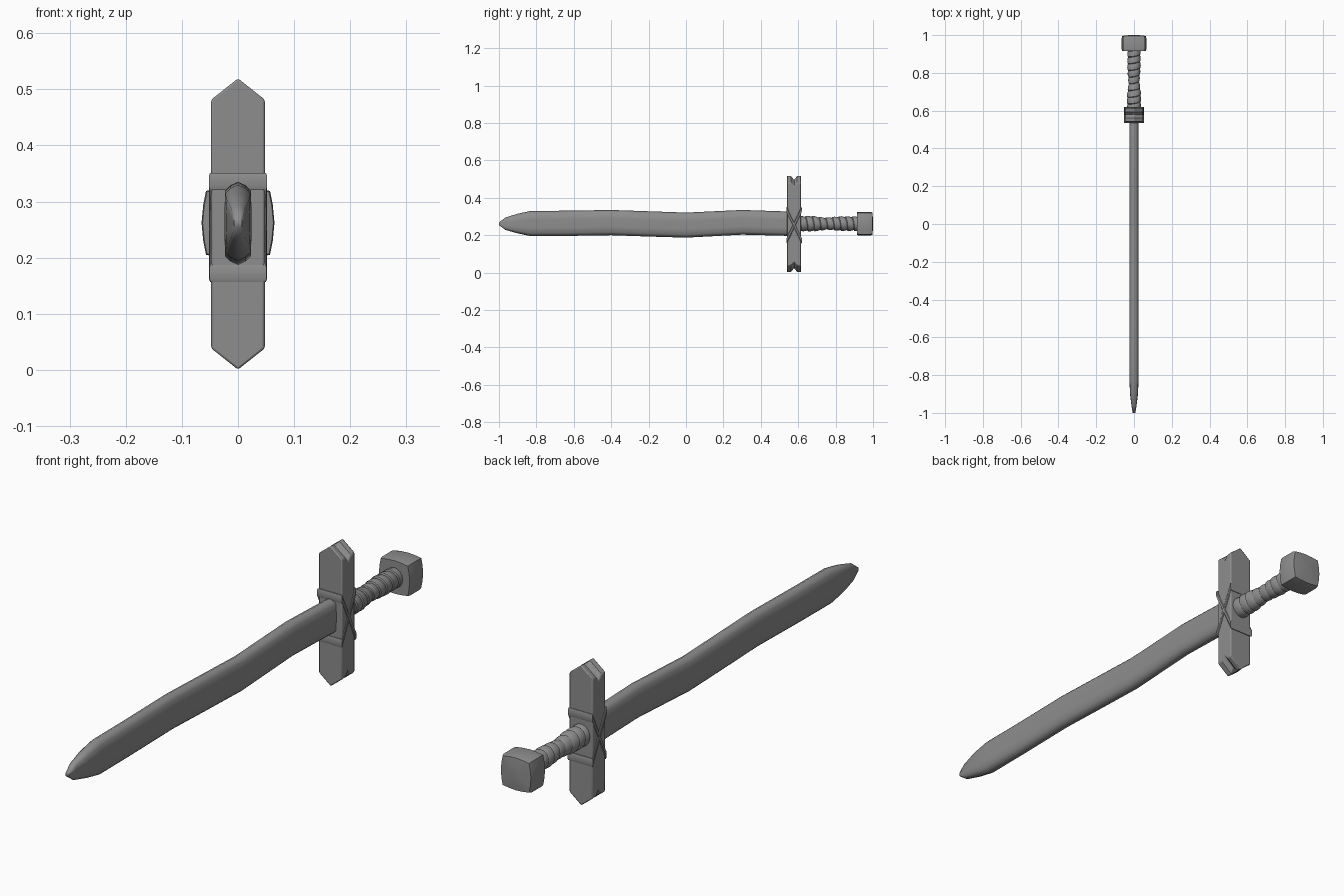
import bpy, bmesh, math

cube = bpy.data.objects.get("Cube")
if cube:
    bpy.data.objects.remove(cube, do_unlink=True)

GREY = (0.27, 0.27, 0.27, 1)
mat = bpy.data.materials.new("plain grey")
mat.use_nodes = True
mat.diffuse_color = GREY
mat.node_tree.nodes["Principled BSDF"].inputs["Base Color"].default_value = GREY

AXIS_Z = 0.262


def loft(name, rings, closed=False, angle=35, bevel=0):
    """Skin a list of equal-length point rings into one object."""
    bm = bmesh.new()
    loops = [[bm.verts.new(p) for p in ring] for ring in rings]
    n = len(loops[0])
    pairs = list(zip(loops, loops[1:]))
    if closed:
        pairs.append((loops[-1], loops[0]))
    else:
        bm.faces.new(loops[0])
        bm.faces.new(loops[-1])
    for a, b in pairs:
        for i in range(n):
            j = (i + 1) % n
            bm.faces.new((a[i], a[j], b[j], b[i]))
    bmesh.ops.recalc_face_normals(bm, faces=bm.faces)
    mesh = bpy.data.meshes.new(name)
    bm.to_mesh(mesh)
    bm.free()
    mesh.materials.append(mat)
    obj = bpy.data.objects.new(name, mesh)
    bpy.context.collection.objects.link(obj)
    if bevel:
        mod = obj.modifiers.new("soft edges", "BEVEL")
        mod.width = bevel
        mod.segments = 2
        mod.limit_method = "ANGLE"
        mod.angle_limit = math.radians(40)
    bpy.ops.object.select_all(action="DESELECT")
    obj.select_set(True)
    bpy.context.view_layer.objects.active = obj
    bpy.ops.object.shade_smooth_by_angle(angle=math.radians(angle))
    return obj


# Blade: wavy in height, tapering to the tip (y, bottom, top, half width)
stations = [(-1.0, 0.254, 0.268, 0.007), (-0.965, 0.228, 0.295, 0.013),
            (-0.9, 0.21, 0.315, 0.021), (-0.83, 0.195, 0.33, 0.024),
            (-0.65, 0.196, 0.331, 0.024), (-0.4, 0.2, 0.335, 0.024),
            (-0.2, 0.193, 0.328, 0.024), (0.0, 0.187, 0.321, 0.024),
            (0.15, 0.195, 0.328, 0.024), (0.3, 0.203, 0.335, 0.024),
            (0.57, 0.196, 0.326, 0.024)]
blade_rings = []
for y, low, high, w in stations:
    c, h = (low + high) / 2, (high - low) / 2
    half = [(0, h), (w * 0.55, h * 0.91), (w * 0.95, h * 0.77), (w, h * 0.3)]
    right = half + [(x, -z) for x, z in reversed(half)]
    outline = right + [(-x, z) for x, z in reversed(right[1:-1])]
    blade_rings.append([(x, y, c + z) for x, z in outline])
loft("blade", blade_rings, angle=60)

# Crossguard: pointed ends with a groove running across the tips
guard_rings = []
for y, drop in [(0.541, 0), (0.562, 0.003), (0.578, 0.022), (0.594, 0.003), (0.615, 0)]:
    tip, shoulder, w = 0.26 - drop, 0.222 - drop, 0.048
    outline = [(0, tip), (w, shoulder), (w, -shoulder),
               (0, -tip), (-w, -shoulder), (-w, shoulder)]
    guard_rings.append([(x, y, 0.26 + z) for x, z in outline])
loft("crossguard", guard_rings, angle=30, bevel=0.004)

# Two straps crossing in an X on the sides of the guard
for name, lean, out in [("strap_rising", 1, 0.004), ("strap_falling", -1, 0.005)]:
    rings = []
    for sx, sy in [(-1, -1), (1, -1), (1, 1), (-1, 1)]:
        z = 0.254 + sy * lean * 0.082
        section = [(-0.004, -0.015), (out - 0.002, -0.015), (out, -0.009),
                   (out, 0.009), (out - 0.002, 0.015), (-0.004, 0.015)]
        rings.append([(sx * (0.047 + d), 0.578 + sy * (0.037 + d), z + h)
                      for d, h in section])
    loft(name, rings, closed=True, angle=30)

# Grip: overlapping tilted wraps over a waisted handle
envelope = [(0.6, 0.035), (0.68, 0.036), (0.75, 0.028), (0.83, 0.034), (0.93, 0.033)]


def grip_radius(y):
    for (y0, r0), (y1, r1) in zip(envelope, envelope[1:]):
        if y <= y1:
            return r0 + (r1 - r0) * (y - y0) / (y1 - y0)
    return envelope[-1][1]


WRAPS, START, END = 9, 0.605, 0.925
step = (END - START) / WRAPS
grip_rings = []
for i in range(WRAPS):
    for t, swell in [(0.02, 0.92), (0.12, 1.04), (0.5, 1.06), (0.9, 0.98)]:
        y = START + (i + t) * step
        r = grip_radius(y) * swell
        ring = []
        for k in range(16):
            a = math.tau * k / 16
            ring.append((r * math.cos(a), y + 0.008 * math.cos(a + 0.8),
                         AXIS_Z + 1.1 * r * math.sin(a)))
        grip_rings.append(ring)
loft("grip", grip_rings, angle=35)

# Pommel: block with bulging sides
pommel_rings = []
for y, s in [(0.915, 0.97), (0.925, 1), (0.985, 1), (0.996, 0.95), (1.0, 0.4)]:
    quarter = [(0.057, 0.057), (0.062, 0.032), (0.065, 0)]
    right = [(0, 0.063), (0.03, 0.061)] + quarter
    right += [(x, -z) for x, z in reversed(right[:-1])]
    outline = right + [(-x, z) for x, z in reversed(right[1:-1])]
    pommel_rings.append([(x * s, y, AXIS_Z + z * s) for x, z in outline])
loft("pommel", pommel_rings, angle=30)
